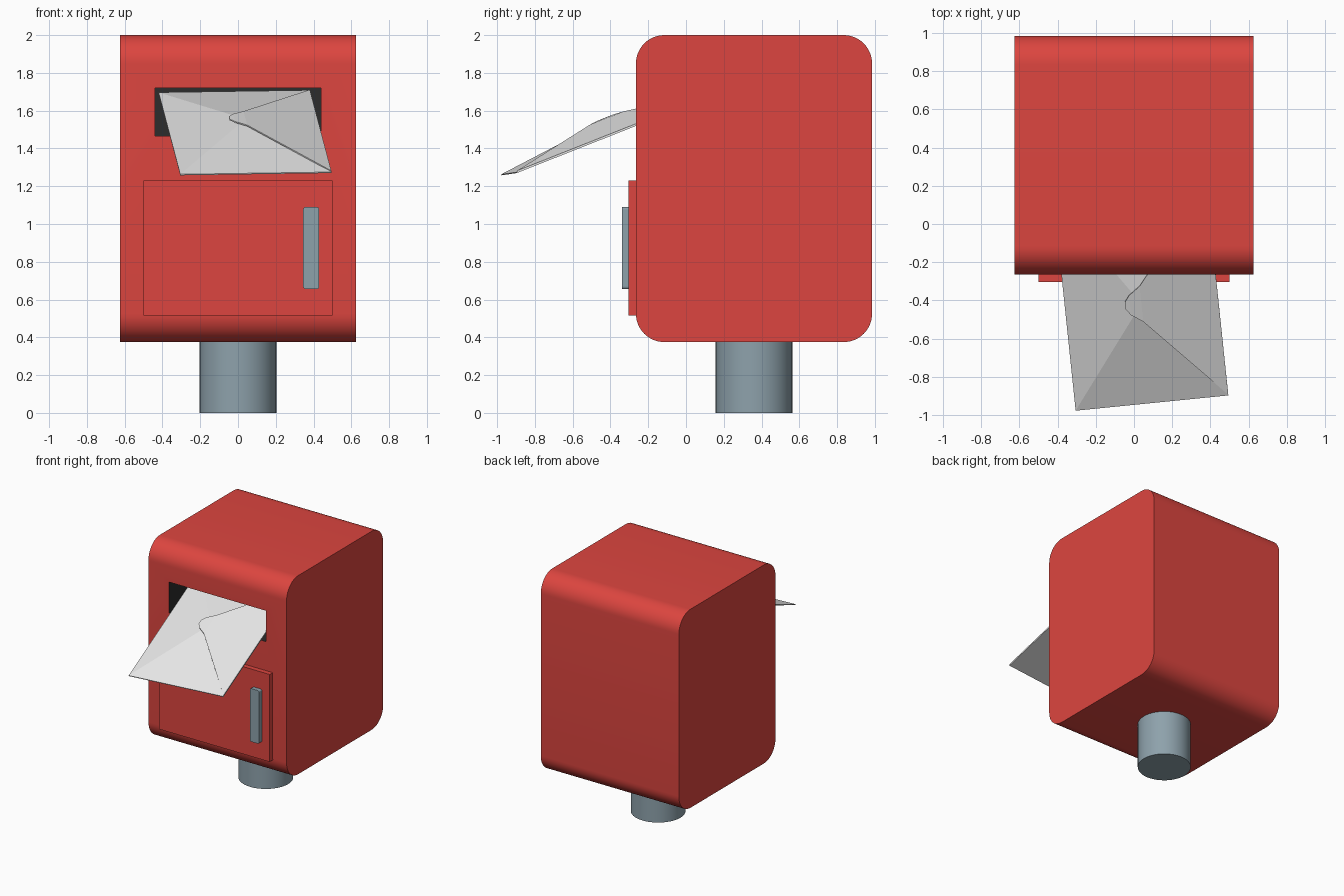
import bpy, bmesh, math
from mathutils import Vector

if "Cube" in bpy.data.objects:
    bpy.data.objects.remove(bpy.data.objects["Cube"])


def material(name, rgb):
    m = bpy.data.materials.new(name)
    m.diffuse_color = (*rgb, 1)
    m.use_nodes = True
    m.node_tree.nodes["Principled BSDF"].inputs["Base Color"].default_value = m.diffuse_color
    return m


RED = material("red paint", (0.72, 0.06, 0.05))
METAL = material("blue grey metal", (0.27, 0.36, 0.41))
DARK = material("dark interior", (0.025, 0.025, 0.025))
PAPER = material("white paper", (0.83, 0.83, 0.83))


def finish(name, bm, mats, smooth=False, recalc=True):
    if recalc:
        bmesh.ops.recalc_face_normals(bm, faces=bm.faces)
    me = bpy.data.meshes.new(name)
    bm.to_mesh(me)
    bm.free()
    ob = bpy.data.objects.new(name, me)
    bpy.context.collection.objects.link(ob)
    for m in mats:
        me.materials.append(m)
    if smooth:
        bpy.ops.object.select_all(action='DESELECT')
        ob.select_set(True)
        bpy.context.view_layer.objects.active = ob
        bpy.ops.object.shade_smooth_by_angle(angle=math.radians(35))
    return ob


def rounded_rect(a0, a1, b0, b1, r, seg):
    """Rounded rectangle outline, starting at the (a0, b0) corner."""
    pts = []
    corners = [(a0 + r, b0 + r, 180), (a1 - r, b0 + r, 270),
               (a1 - r, b1 - r, 0), (a0 + r, b1 - r, 90)]
    for ca, cb, start in corners:
        for i in range(seg + 1):
            t = math.radians(start + 90 * i / seg)
            pts.append((ca + r * math.cos(t), cb + r * math.sin(t)))
    return pts


def prism(bm, lower, upper):
    """Closed solid between two matching outlines."""
    lo = [bm.verts.new(p) for p in lower]
    up = [bm.verts.new(p) for p in upper]
    n = len(lo)
    bm.faces.new(lo[::-1])
    bm.faces.new(up)
    for i in range(n):
        bm.faces.new((lo[i], lo[(i + 1) % n], up[(i + 1) % n], up[i]))


# Body: rounded side profile across x, with a letter slot recessed in the front
W, Y0, Y1, Z0, Z1 = 0.625, -0.265, 0.985, 0.375, 2.0
bm = bmesh.new()
side = rounded_rect(Y0, Y1, Z0, Z1, 0.15, 12)
prism(bm, [(-W, y, z) for y, z in side], [(W, y, z) for y, z in side])
bm.normal_update()
front = max(bm.faces, key=lambda f: f.calc_area() if f.normal.y ** 2 > 0.99
            and f.calc_center_median().y < Y0 + 0.01 else 0)
outer = sorted(front.verts, key=lambda v: math.atan2(v.co.z - 1.2, v.co.x))
bmesh.ops.delete(bm, geom=[front], context='FACES_ONLY')
slot = [(-0.44, 1.467), (0.44, 1.467), (0.44, 1.72), (-0.44, 1.72)]
rim = [bm.verts.new((x, Y0, z)) for x, z in slot]
deep = [bm.verts.new((x, 0.4, z)) for x, z in slot]
for i in range(4):
    j = (i + 1) % 4
    bm.faces.new((outer[i], outer[j], rim[j], rim[i]))
    bm.faces.new((rim[i], rim[j], deep[j], deep[i])).material_index = 1
bm.faces.new(deep).material_index = 1
finish("mailbox_body", bm, [RED, DARK], smooth=True)

# Collection door
bm = bmesh.new()
door = [(-0.5, 0.515), (0.5, 0.515), (0.5, 1.23), (-0.5, 1.23)]
prism(bm, [(x, -0.26, z) for x, z in door], [(x, -0.305, z) for x, z in door])
finish("collection_door", bm, [RED])

# Door handle
bm = bmesh.new()
grip = rounded_rect(0.345, 0.43, 0.655, 1.09, 0.014, 4)
prism(bm, [(x, -0.30, z) for x, z in grip], [(x, -0.34, z) for x, z in grip])
finish("door_handle", bm, [METAL])

# Post
bm = bmesh.new()
ring = [(0.203 * math.cos(math.tau * i / 48), 0.36 + 0.203 * math.sin(math.tau * i / 48))
        for i in range(48)]
prism(bm, [(x, y, 0) for x, y in ring], [(x, y, 0.39) for x, y in ring])
finish("post", bm, [METAL], smooth=True)

# Tilted frame of the envelope: u across, v into the slot, n out of the paper
U = Vector((0.8, 0.08, 0.012)).normalized()
V = Vector((-0.115, 1.1, 0.435)).normalized()
N = U.cross(V).normalized()
MID = Vector((0.037, -0.39, 1.486))
HU, HV, PUFF = 0.402, 0.592, 0.075


def sheet(u, v, n):
    return MID + U * u + V * v + N * n


# Envelope: thin back sheet with folded flaps rising to the centre
bm = bmesh.new()
quad = [(-HU, -HV), (HU, -HV), (HU, HV), (-HU, HV)]
back = [bm.verts.new(sheet(u, v, -0.006)) for u, v in quad]
edge = [bm.verts.new(sheet(u, v, 0)) for u, v in quad]
peak = bm.verts.new(sheet(0, 0, PUFF))
bm.faces.new(back[::-1])
for i in range(4):
    j = (i + 1) % 4
    bm.faces.new((back[i], back[j], edge[j], edge[i]))
    bm.faces.new((edge[i], edge[j], peak))
finish("envelope", bm, [PAPER])

# Overlapping right flap with a rounded tip past the centre
bm = bmesh.new()
tip = [(0.0, 0.10), (-0.06, 0.055), (-0.085, 0.02),
       (-0.085, -0.02), (-0.06, -0.055), (0.0, -0.10)]
outline = [(HU, -HV * 0.99), (HU, HV * 0.99)] + tip


def flap_height(u):
    return PUFF * (1 - max(u, -0.02) / HU)


prism(bm, [sheet(u, v, flap_height(u) - 0.002) for u, v in outline],
      [sheet(u, v, flap_height(u) + 0.005) for u, v in outline])
bmesh.ops.triangulate(bm, faces=[f for f in bm.faces if len(f.verts) > 4])
finish("envelope_flap", bm, [PAPER])
